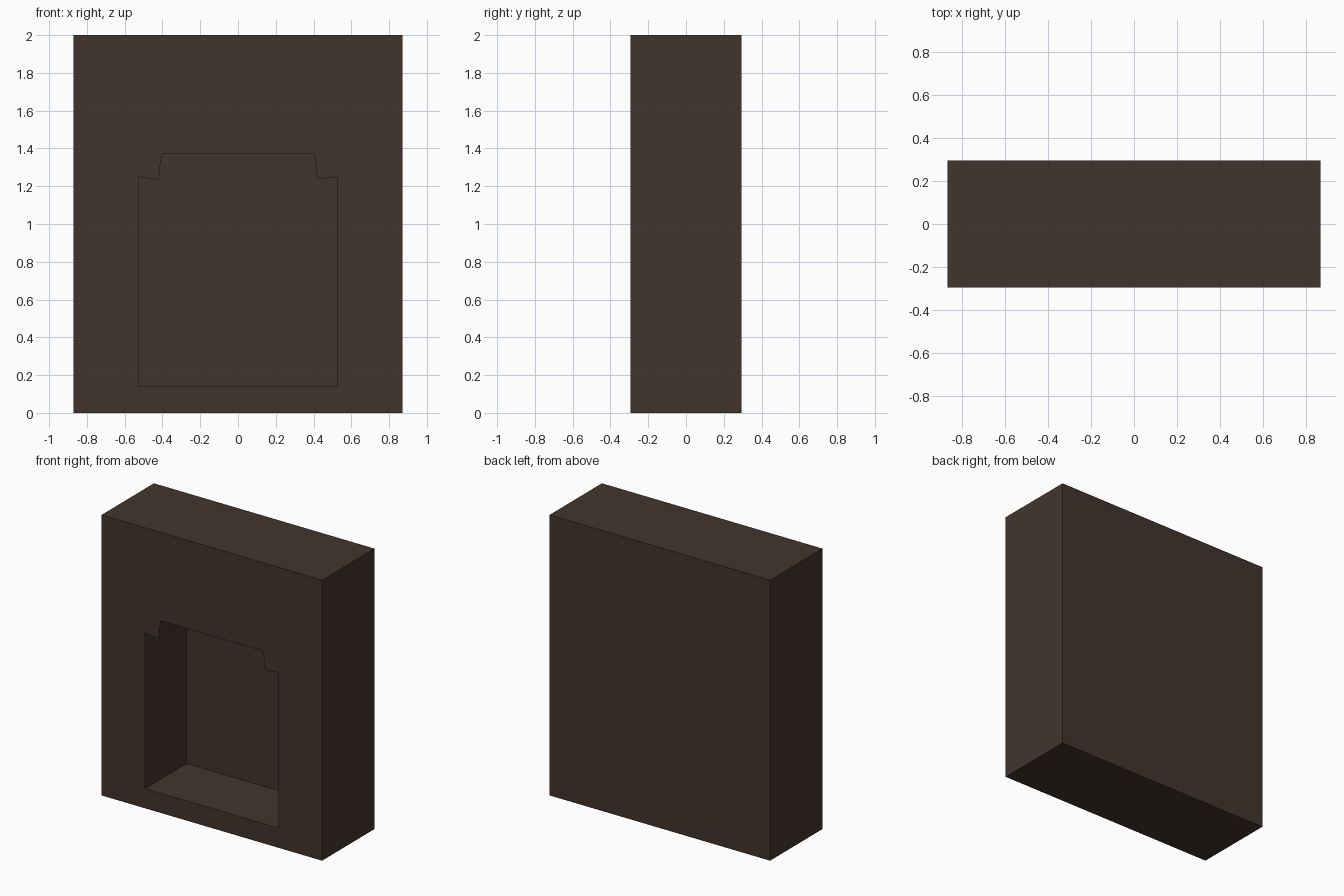
import bpy
import bmesh

cube = bpy.data.objects.get("Cube")
if cube:
    bpy.data.objects.remove(cube, do_unlink=True)

WIDTH, DEPTH, HEIGHT = 1.74, 0.59, 2.0
FRONT, RECESS_BACK = -DEPTH / 2, 0.175

# Dark brown material
brown = bpy.data.materials.new("dark_brown")
brown.use_nodes = True
colour = (0.0545, 0.0343, 0.0262, 1)
brown.diffuse_color = colour
shader = brown.node_tree.nodes["Principled BSDF"]
shader.inputs["Base Color"].default_value = colour
shader.inputs["Roughness"].default_value = 0.9


def extrude_profile(name, points, y0, y1):
    """Solid made by sweeping an (x, z) outline from y0 to y1."""
    bm = bmesh.new()
    face = bm.faces.new([bm.verts.new((x, y0, z)) for x, z in points])
    swept = bmesh.ops.extrude_face_region(bm, geom=[face])["geom"]
    moved = [v for v in swept if isinstance(v, bmesh.types.BMVert)]
    bmesh.ops.translate(bm, verts=moved, vec=(0, y1 - y0, 0))
    bmesh.ops.recalc_face_normals(bm, faces=bm.faces)
    mesh = bpy.data.meshes.new(name)
    bm.to_mesh(mesh)
    bm.free()
    mesh.materials.append(brown)
    obj = bpy.data.objects.new(name, mesh)
    bpy.context.collection.objects.link(obj)
    return obj


def mirrored(half):
    """Close a right-hand half outline by mirroring it across x = 0."""
    return half + [(-x, z) for x, z in reversed(half)]


# Solid block
block = extrude_profile(
    "block", mirrored([(WIDTH / 2, 0), (WIDTH / 2, HEIGHT)]), FRONT, -FRONT)

# Opening with notched upper corners, cut into the front only
half_opening = [(0.527, 0.14), (0.527, 1.25), (0.422, 1.235), (0.403, 1.37)]
cutter = extrude_profile(
    "recess_cutter", mirrored(half_opening), FRONT - 0.1, RECESS_BACK)
cutter.hide_render = True

cut = block.modifiers.new("recess", "BOOLEAN")
cut.operation = "DIFFERENCE"
cut.solver = "EXACT"
cut.object = cutter
bpy.context.view_layer.objects.active = block
bpy.ops.object.modifier_apply(modifier=cut.name)
bpy.data.objects.remove(cutter, do_unlink=True)
